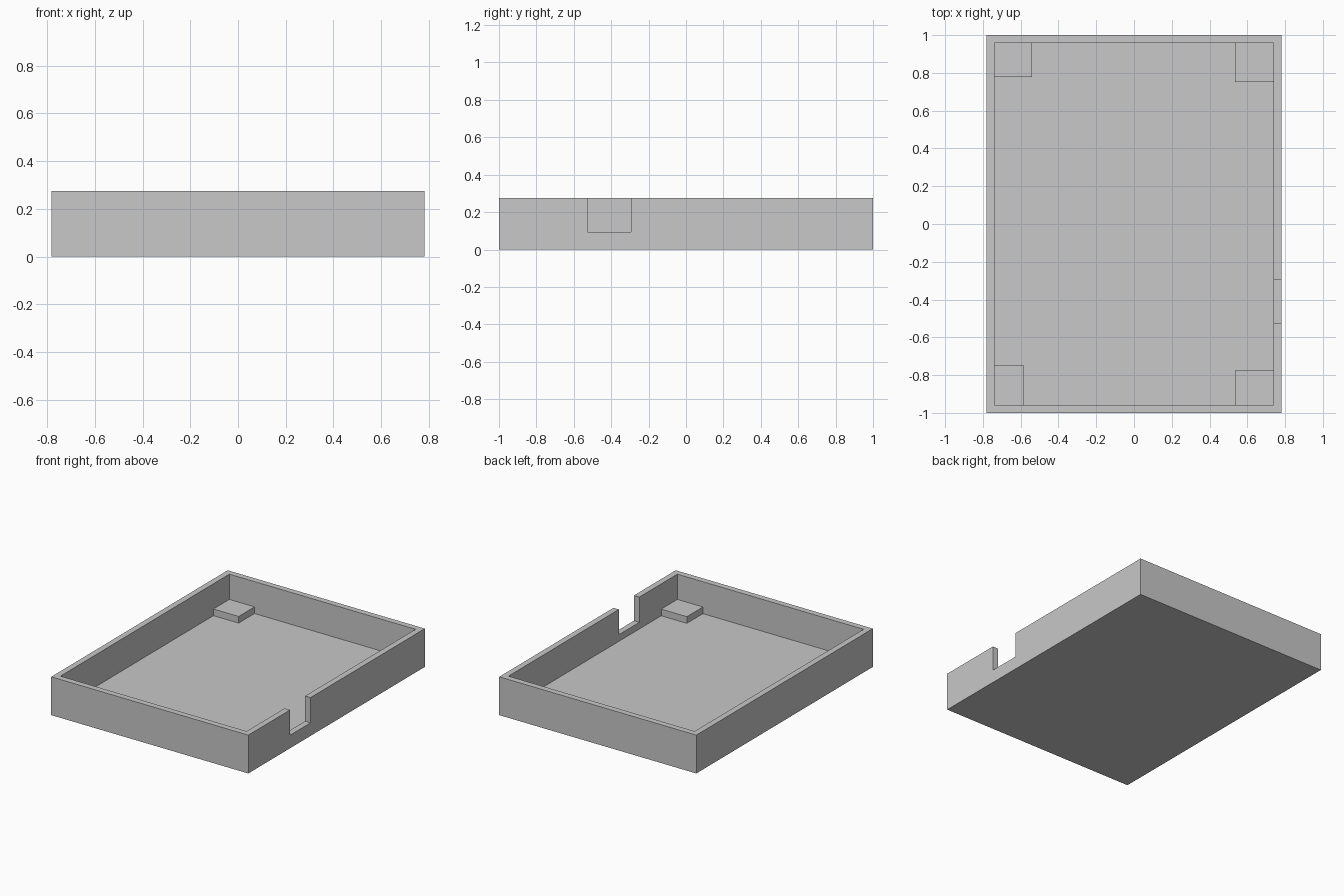
import bpy
import bmesh
from mathutils import Matrix, Vector

cube = bpy.data.objects.get("Cube")
if cube:
    bpy.data.objects.remove(cube, do_unlink=True)

# Overall sizes
HALF_X, HALF_Y, HEIGHT = 0.782, 1.0, 0.275
WALL, FLOOR, LEDGE = 0.043, 0.046, 0.094
IN_X, IN_Y = HALF_X - WALL, HALF_Y - WALL
SINK = 0.01

grey = bpy.data.materials.new("plain grey")
grey.use_nodes = True
colour = (0.58, 0.58, 0.58, 1.0)
grey.diffuse_color = colour
grey.node_tree.nodes["Principled BSDF"].inputs["Base Color"].default_value = colour


def box(name, low, high):
    """Flat-shaded box between two opposite corners."""
    low, high = Vector(low), Vector(high)
    size = high - low
    bm = bmesh.new()
    bmesh.ops.create_cube(
        bm, size=1.0,
        matrix=Matrix.Translation((low + high) / 2) @ Matrix.Diagonal((*size, 1.0)))
    mesh = bpy.data.meshes.new(name)
    bm.to_mesh(mesh)
    bm.free()
    mesh.materials.append(grey)
    obj = bpy.data.objects.new(name, mesh)
    bpy.context.collection.objects.link(obj)
    return obj


def cut(target, cutter):
    """Subtract the cutter, then discard it."""
    cutter.hide_render = True
    mod = target.modifiers.new("cut", 'BOOLEAN')
    mod.operation = 'DIFFERENCE'
    mod.solver = 'EXACT'
    mod.object = cutter
    bpy.context.view_layer.objects.active = target
    bpy.ops.object.modifier_apply(modifier=mod.name)
    bpy.data.objects.remove(cutter, do_unlink=True)


# Open tray with a notch through the left wall
tray = box("tray", (-HALF_X, -HALF_Y, 0), (HALF_X, HALF_Y, HEIGHT))
cut(tray, box("cavity_cutter", (-IN_X, -IN_Y, FLOOR), (IN_X, IN_Y, 1)))
cut(tray, box("notch_cutter", (IN_X - 0.1, -0.527, LEDGE), (1, -0.295, 1)))

# Corner support pads: side, end, width, depth
pads = {
    "back_right_pad": (-1, 1, 0.2, 0.18),
    "back_left_pad": (1, 1, 0.203, 0.205),
    "front_right_pad": (-1, -1, 0.157, 0.207),
    "front_left_pad": (1, -1, 0.203, 0.182),
}
for name, (sx, sy, width, depth) in pads.items():
    xs = sorted((sx * (IN_X + SINK), sx * (IN_X - width)))
    ys = sorted((sy * (IN_Y + SINK), sy * (IN_Y - depth)))
    box(name, (xs[0], ys[0], FLOOR - SINK), (xs[1], ys[1], LEDGE))
